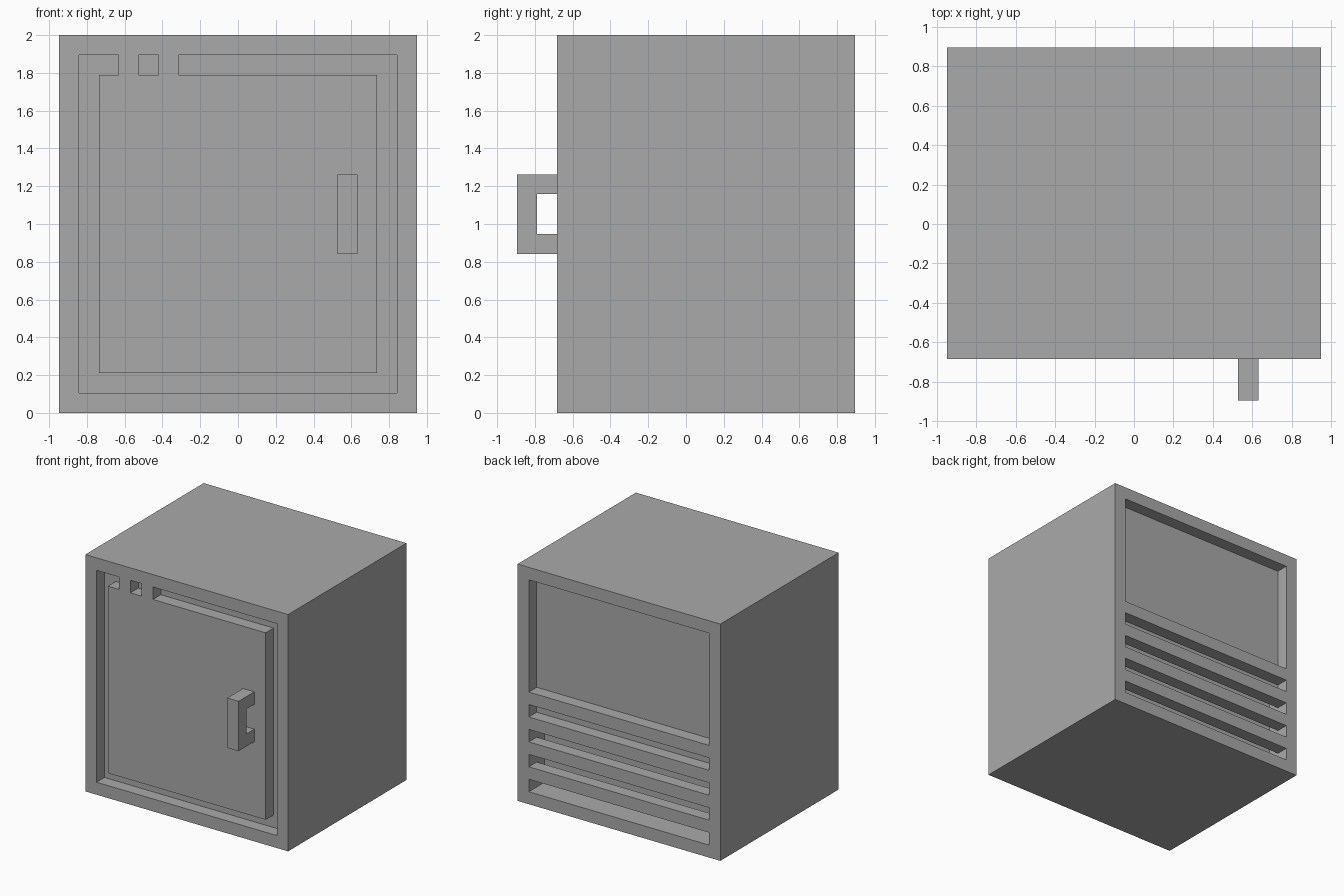
import bpy

# Everything sits on a coarse block grid, 19 blocks tall
U = 2 / 19

cube = bpy.data.objects.get("Cube")
if cube:
    bpy.data.objects.remove(cube, do_unlink=True)

grey = bpy.data.materials.new("plain grey")
grey.use_nodes = True
grey.diffuse_color = (0.4, 0.4, 0.4, 1)
grey.node_tree.nodes["Principled BSDF"].inputs["Base Color"].default_value = (0.4, 0.4, 0.4, 1)


def box(name, x, y, z):
    """Box spanning (min, max) grid ranges on each axis."""
    spans = (x, y, z)
    bpy.ops.mesh.primitive_cube_add(size=1)
    ob = bpy.context.object
    ob.name = name
    ob.location = [(a + b) / 2 * U for a, b in spans]
    ob.scale = [(b - a) * U for a, b in spans]
    bpy.ops.object.transform_apply(location=True, rotation=False, scale=True)
    ob.data.materials.append(grey)
    return ob


def cut(target, x, y, z):
    """Carve a box out of the target and discard the cutter."""
    cutter = box("cutter", x, y, z)
    cutter.hide_render = True
    mod = target.modifiers.new("cut", "BOOLEAN")
    mod.operation = "DIFFERENCE"
    mod.solver = "EXACT"
    mod.object = cutter
    bpy.context.view_layer.objects.active = target
    bpy.ops.object.modifier_apply(modifier=mod.name)
    bpy.data.objects.remove(cutter, do_unlink=True)


FRONT, BACK = -6.5, 8.5
cabinet = box("cabinet", (-9, 9), (FRONT, BACK), (0, 19))

# Groove around the door, broken by two hinge bridges along the top
groove = (FRONT - 1, FRONT + 1)
for x in ((-8, -7), (7, 8)):
    cut(cabinet, x, groove, (1, 18))
cut(cabinet, (-8, 8), groove, (1, 2))
for x in ((-8, -6), (-5, -4), (-3, 8)):
    cut(cabinet, x, groove, (17, 18))

# Recessed back panel and the shallow upper vent
for z in ((9, 18), (7, 8)):
    cut(cabinet, (-8, 8), (BACK - 1, BACK + 1), z)

# Hollow behind the lower vents, then the vent openings
cut(cabinet, (-8, 8), (BACK - 2, BACK - 1), (1, 7))
for z in (1, 3, 5):
    cut(cabinet, (-8, 8), (BACK - 1.5, BACK + 1), (z, z + 1))

# Door handle with a finger gap
handle = box("door_handle", (5, 6), (FRONT - 2, FRONT), (8, 12))
cut(handle, (4, 7), (FRONT - 1, FRONT + 1), (9, 11))
